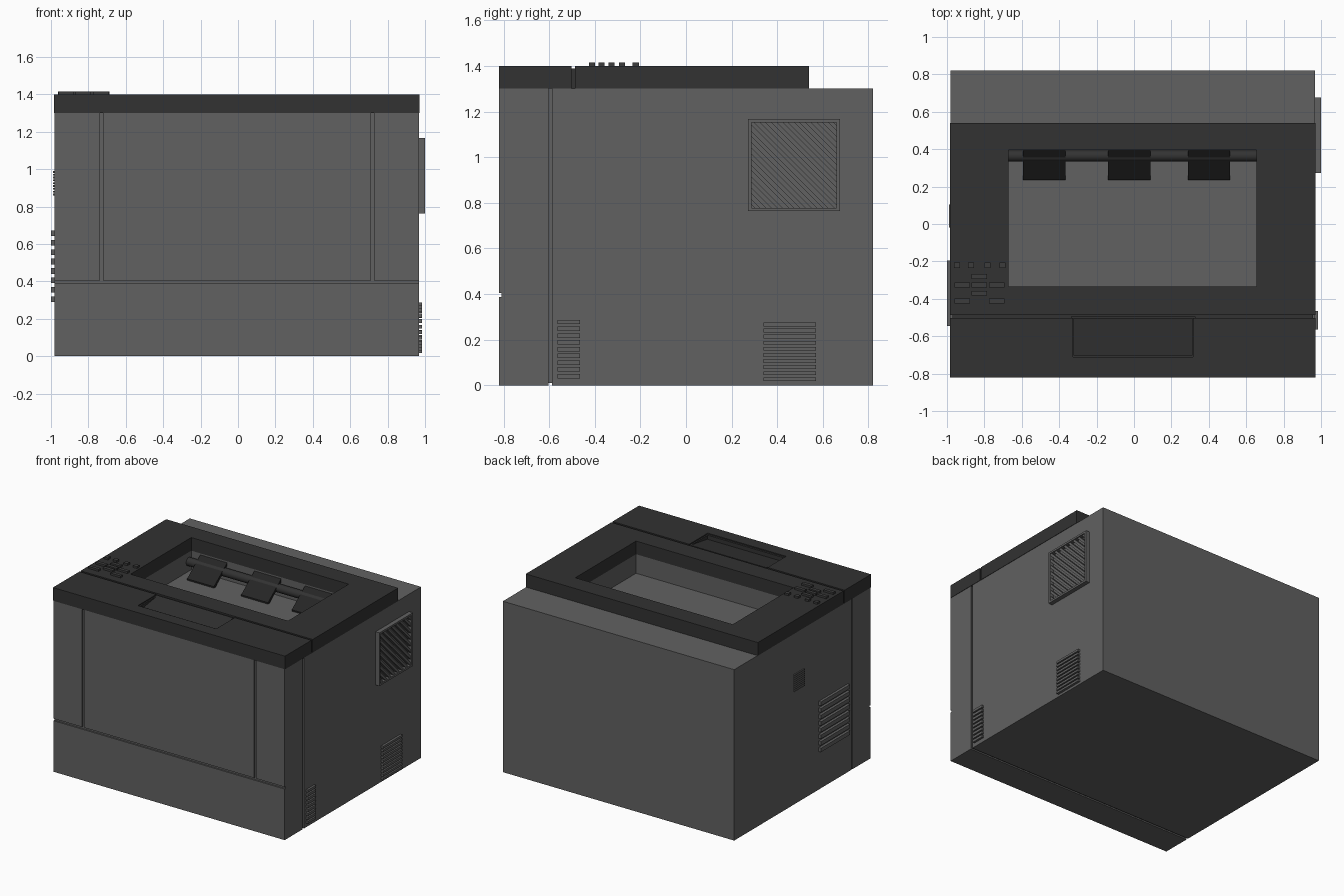
import bpy, bmesh, math
from mathutils import Vector

if "Cube" in bpy.data.objects:
    bpy.data.objects.remove(bpy.data.objects["Cube"])


def material(name, v):
    m = bpy.data.materials.new(name)
    m.diffuse_color = (v, v, v, 1)
    m.use_nodes = True
    m.node_tree.nodes["Principled BSDF"].inputs["Base Color"].default_value = m.diffuse_color
    return m


GREY = material("case_grey", 0.12)
DARK = material("lid_dark", 0.032)
BLACK = material("guide_black", 0.018)
BUTTON = material("button_dark", 0.045)


def add_box(bm, x0, x1, y0, y1, z0, z1):
    v = bmesh.ops.create_cube(bm, size=1)["verts"]
    bmesh.ops.scale(bm, vec=(x1 - x0, y1 - y0, z1 - z0), verts=v)
    bmesh.ops.translate(bm, vec=((x0 + x1) / 2, (y0 + y1) / 2, (z0 + z1) / 2), verts=v)


def finish(bm, name, mat):
    bmesh.ops.recalc_face_normals(bm, faces=bm.faces)
    me = bpy.data.meshes.new(name)
    bm.to_mesh(me)
    bm.free()
    ob = bpy.data.objects.new(name, me)
    bpy.context.collection.objects.link(ob)
    me.materials.append(mat)
    return ob


def boxes(name, items, mat):
    bm = bmesh.new()
    for b in items:
        add_box(bm, *b)
    return finish(bm, name, mat)


def prism(name, profile, x0, x1, mat):
    """Extrude a y-z profile along x."""
    bm = bmesh.new()
    f = bm.faces.new([bm.verts.new((x0, y, z)) for y, z in profile])
    ext = bmesh.ops.extrude_face_region(bm, geom=[f])["geom"]
    bmesh.ops.translate(bm, vec=(x1 - x0, 0, 0),
                        verts=[g for g in ext if isinstance(g, bmesh.types.BMVert)])
    return finish(bm, name, mat)


def cut(ob, items):
    for b in items:
        c = boxes("cutter", [b], ob.data.materials[0])
        c.hide_render = True
        m = ob.modifiers.new("cut", "BOOLEAN")
        m.operation, m.solver, m.object = "DIFFERENCE", "EXACT", c
        bpy.context.view_layer.objects.active = ob
        bpy.ops.object.modifier_apply(modifier=m.name)
        bpy.data.objects.remove(c)


L, R, F, B = -0.98, 0.967, -0.82, 0.82
TRAY = (-0.67, 0.655, -0.335, 0.395, 1.155, 1.5)

# Main case with the paper tray well and panel seams
case = boxes("case", [(L, R, F, B, 0, 1.30)], GREY)
cut(case, [
    TRAY,
    (L - 0.1, L + 0.012, -0.603, -0.587, -0.1, 1.4),
    (R - 0.012, R + 0.1, -0.603, -0.587, -0.1, 1.4),
    (L - 0.2, R + 0.2, -0.603, -0.587, -0.1, 0.01),
    (L - 0.1, R + 0.1, F - 0.1, F + 0.012, 0.388, 0.404),
    (-0.738, -0.722, F - 0.1, F + 0.012, 0.395, 1.4),
    (0.710, 0.726, F - 0.1, F + 0.012, 0.395, 1.4),
])

# Dark lid with tray opening, seam and handle pocket
lid = boxes("lid", [(L - 0.003, R + 0.003, F, 0.54, 1.30, 1.40)], DARK)
cut(lid, [
    TRAY,
    (L - 0.1, R + 0.1, -0.503, -0.487, 1.388, 1.5),
    (L - 0.1, L + 0.01, -0.503, -0.487, 1.2, 1.5),
    (R - 0.01, R + 0.1, -0.503, -0.487, 1.2, 1.5),
    (-0.335, 0.325, -0.725, -0.495, 1.35, 1.5),
])

# Tilted panel and rim inside the handle pocket
prism("handle_panel", [(-0.703, 1.345), (-0.503, 1.345), (-0.503, 1.395), (-0.703, 1.365)],
      -0.323, 0.313, DARK)
boxes("handle_rim", [
    (-0.335, -0.325, -0.725, -0.503, 1.345, 1.392),
    (0.315, 0.325, -0.725, -0.503, 1.345, 1.392),
    (-0.335, 0.325, -0.725, -0.71, 1.345, 1.392)], DARK)

# Output roller
bpy.ops.mesh.primitive_cylinder_add(vertices=32, radius=0.031, depth=1.325,
                                    location=(-0.0075, 0.364, 1.23),
                                    rotation=(0, math.pi / 2, 0))
roller = bpy.context.object
roller.name = "roller"
roller.data.materials.append(DARK)
bpy.ops.object.shade_smooth_by_angle()

# Paper guide flaps over the roller
for i, x in enumerate((-0.593, -0.138, 0.288)):
    prism(f"paper_flap_{i + 1}",
          [(0.235, 1.157), (0.255, 1.157), (0.394, 1.265), (0.394, 1.289), (0.235, 1.168)],
          x, x + 0.226, BLACK)

# Control buttons
keys = [(x, -0.22, 0.032, 0.03) for x in (-0.946, -0.872, -0.783, -0.702)]
keys += [(x, y, 0.083, 0.026) for x, y in (
    (-0.828, -0.28), (-0.918, -0.327), (-0.828, -0.327), (-0.733, -0.327),
    (-0.828, -0.37), (-0.918, -0.412), (-0.733, -0.412))]
boxes("buttons", [(x - w / 2, x + w / 2, y - h / 2, y + h / 2, 1.395, 1.415)
                  for x, y, w, h in keys], BUTTON)


def slats(name, x0, x1, y0, y1, z0, z1, n, fill):
    """A stack of n horizontal bars between z0 and z1."""
    p = (z1 - z0) / (n - 1 + fill)
    return boxes(name, [(x0, x1, y0, y1, z0 + i * p, z0 + (i + fill) * p)
                        for i in range(n)], GREY)


# Side vents
slats("right_rear_vent", R - 0.01, 0.985, 0.34, 0.57, 0.018, 0.275, 10, 0.62)
slats("right_front_vent", R - 0.01, 0.983, -0.563, -0.465, 0.03, 0.287, 9, 0.65)
slats("left_vent", -1.0, L + 0.01, -0.545, -0.195, 0.29, 0.672, 8, 0.6)
slats("left_small_vent", -0.988, L + 0.01, -0.02, 0.105, 0.86, 0.99, 9, 0.6)

# Square fan grille: frame and diagonal bars clipped to the opening
Y0, Y1, Z0, Z1, T = 0.272, 0.675, 0.763, 1.168, 0.015
boxes("grille_frame", [
    (R - 0.01, 1.0, Y0, Y1, Z0, Z0 + T), (R - 0.01, 1.0, Y0, Y1, Z1 - T, Z1),
    (R - 0.01, 1.0, Y0, Y0 + T, Z0 + T, Z1 - T),
    (R - 0.01, 1.0, Y1 - T, Y1, Z0 + T, Z1 - T)], GREY)
n = 15
lo, hi = Y0 + Z0 + 2 * T, Y1 + Z1 - 2 * T
step = (hi - lo) / n
for i in range(n):
    bm = bmesh.new()
    add_box(bm, R - 0.01, 0.993, Y0 + T, Y1 - T, Z0 + T, Z1 - T)
    for c, s in ((lo + (i + 0.25) * step, -1), (lo + (i + 0.75) * step, 1)):
        bmesh.ops.bisect_plane(bm, geom=bm.verts[:] + bm.edges[:] + bm.faces[:],
                               plane_co=(0, c / 2, c / 2), plane_no=Vector((0, s, s)),
                               clear_outer=True)
        bmesh.ops.holes_fill(bm, edges=[e for e in bm.edges if e.is_boundary])
    finish(bm, f"grille_bar_{i + 1}", GREY)
